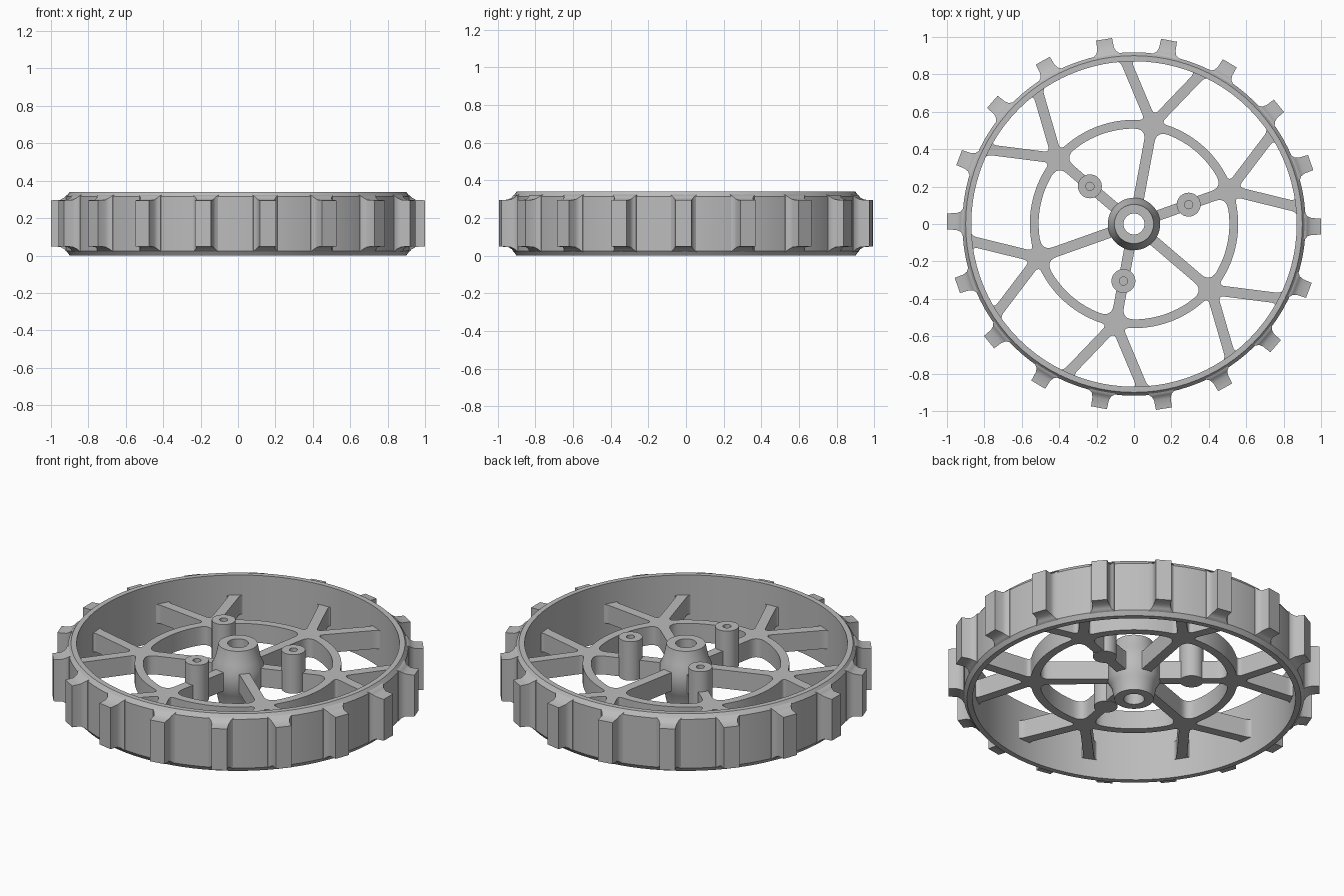
import bpy, bmesh
from math import sin, cos, asin, atan2, radians, pi, sqrt, hypot
from mathutils import Vector, Matrix

if "Cube" in bpy.data.objects:
    bpy.data.objects.remove(bpy.data.objects["Cube"])

grey = bpy.data.materials.new("plain grey")
grey.use_nodes = True
colour = (0.5, 0.5, 0.5, 1)
grey.diffuse_color = colour
grey.node_tree.nodes["Principled BSDF"].inputs["Base Color"].default_value = colour

SPOKE = radians(19.5)      # direction of the first spoke
STEP = radians(60)         # six spokes
LUGS, LUG_TURN = 18, radians(-0.8)
WEB_LOW, WEB_HIGH = 0.11, 0.22
HALF = 0.028               # half width of spokes and branches
RIM_IN, RING_IN, RING_OUT, HUB_R = 0.876, 0.51, 0.557, 0.125


def finish(obj, angle=35):
    obj.data.materials.clear()
    obj.data.materials.append(grey)
    bpy.ops.object.select_all(action='DESELECT')
    obj.select_set(True)
    bpy.context.view_layer.objects.active = obj
    bpy.ops.object.shade_smooth_by_angle(angle=radians(angle))
    return obj


def add_mesh(name, bm):
    bmesh.ops.remove_doubles(bm, verts=bm.verts, dist=1e-5)
    bmesh.ops.recalc_face_normals(bm, faces=bm.faces)
    mesh = bpy.data.meshes.new(name)
    bm.to_mesh(mesh)
    bm.free()
    obj = bpy.data.objects.new(name, mesh)
    bpy.context.collection.objects.link(obj)
    return finish(obj)


def lathe(name, profile, steps, centre=(0, 0), closed=True):
    bm = bmesh.new()
    vs = [bm.verts.new((r, 0, z)) for r, z in profile]
    pairs = list(zip(vs, vs[1:] + vs[:1]))
    edges = [bm.edges.new(p) for p in (pairs if closed else pairs[:-1])]
    bmesh.ops.spin(bm, geom=vs + edges, cent=(0, 0, 0), axis=(0, 0, 1),
                   angle=2 * pi, steps=steps)
    bmesh.ops.translate(bm, verts=bm.verts, vec=(*centre, 0))
    return add_mesh(name, bm)


def polar(r, a):
    return Vector((r * cos(a), r * sin(a)))


def edge_point(p, q, t):
    """Point on an edge: an arc about the axis when both ends share a radius."""
    if abs(p.length - q.length) < 1e-4:
        a, b = atan2(p.y, p.x), atan2(q.y, q.x)
        return polar(p.length, a + (b - a) * t)
    return p.lerp(q, t)


def rounded(corners, radii):
    """Outline through the corners with each one eased by its radius."""
    out, n = [], len(corners)
    for i in range(n):
        prev, here, nxt = corners[i - 1], corners[i], corners[(i + 1) % n]
        d = radii[i]
        start = edge_point(here, prev, d / (here - prev).length)
        end = edge_point(here, nxt, d / (here - nxt).length)
        for k in range(7):
            t = k / 6
            out.append(start * (1 - t) ** 2 + here * 2 * t * (1 - t) + end * t * t)
        stop = 1 - radii[(i + 1) % n] / (here - nxt).length
        first = d / (here - nxt).length
        out += [edge_point(here, nxt, first + (stop - first) * k / 16)
                for k in range(1, 16)]
    return out


def side_point(r):
    """Where a spoke's side meets radius r."""
    return polar(r, asin(HALF / r))


# Branch centre line, from a fork on the spoke axis to the rim
fork = Vector((0.54, 0))
way = (polar(RIM_IN, radians(13.5)) - fork).normalized()
normal = Vector((-way.y, way.x))


def branch_point(offset, r):
    s = fork + normal * offset
    b = s.dot(way)
    return s + way * (-b + sqrt(b * b - s.length_squared + r * r))


def mirror(p, axis):
    return polar(p.length, 2 * axis - atan2(p.y, p.x))


# Web: disc with rounded windows that leave spokes, ring and branches
def circle(r, n):
    return [polar(r, 2 * pi * i / n) for i in range(n)]


half = STEP / 2
a, b = side_point(HUB_R), side_point(RING_IN)
hub_window = rounded([a, b, mirror(b, half), mirror(a, half)],
                     [0.025, 0.06, 0.06, 0.025])
a, b = branch_point(HALF, RING_OUT), branch_point(HALF, RIM_IN)
outer_window = rounded([a, b, mirror(b, half), mirror(a, half)],
                       [0.035, 0.035, 0.035, 0.035])
tip = fork + Vector((HALF / way.y, 0))
a = branch_point(-HALF, RIM_IN)
fork_window = rounded([tip, mirror(a, 0), a], [0.035, 0.035, 0.035])

outlines = [circle(0.9, 96), circle(0.08, 32)]
for i in range(6):
    turn = Matrix.Rotation(SPOKE + i * STEP, 2)
    for window in (hub_window, outer_window, fork_window):
        outlines.append([turn @ p for p in window])

curve = bpy.data.curves.new("spoke_web_outline", 'CURVE')
curve.dimensions = '2D'
curve.fill_mode = 'BOTH'
curve.extrude = (WEB_HIGH - WEB_LOW) / 2
for line in outlines:
    spline = curve.splines.new('POLY')
    spline.points.add(len(line) - 1)
    for point, p in zip(spline.points, line):
        point.co = (p.x, p.y, 0, 1)
    spline.use_cyclic_u = True
web = bpy.data.objects.new("spoke_web", curve)
bpy.context.collection.objects.link(web)
web.location.z = (WEB_HIGH + WEB_LOW) / 2
bpy.ops.object.select_all(action='DESELECT')
web.select_set(True)
bpy.context.view_layer.objects.active = web
bpy.ops.object.convert(target='MESH')
finish(bpy.context.view_layer.objects.active)

# Rim: thin band with chamfered outer edges
lathe("rim", [(0.87, 0), (0.9, 0), (0.918, 0.025), (0.918, 0.315),
              (0.9, 0.34), (0.87, 0.34)], 96)

# Hub: bored, tapering from the web towards both ends
lathe("hub", [(0.056, 0), (0.105, 0), (0.122, 0.08), (0.14, 0.11),
              (0.14, 0.22), (0.122, 0.26), (0.105, 0.34), (0.056, 0.34)], 48)

# Pegs with blind holes on every second spoke
for i in range(3):
    lathe(f"peg_{i + 1}", [(0, WEB_LOW - 0.002), (0.064, WEB_LOW - 0.002),
                           (0.064, 0.34), (0.022, 0.34), (0.022, 0.24), (0, 0.24)],
          32, polar(0.31, SPOKE + i * 2 * STEP), closed=False)

# Lugs: blocks with flared feet around the rim
sections = [(0.9, 0.07, 0.155), (0.918, 0.066, 0.15), (0.928, 0.053, 0.138),
            (0.95, 0.045, 0.126), (1.0, 0.043, 0.123)]   # radius, half width, half height
bm = bmesh.new()
for i in range(LUGS):
    spin = Matrix.Rotation(LUG_TURN + i * 2 * pi / LUGS, 3, 'Z')
    loops = []
    for r, w, h in sections:
        loops.append([bm.verts.new(spin @ Vector((r, sy * w, 0.172 + sz * h)))
                      for sy, sz in ((-1, -1), (1, -1), (1, 1), (-1, 1))])
    for low, high in zip(loops, loops[1:]):
        for k in range(4):
            j = (k + 1) % 4
            bm.faces.new((low[k], low[j], high[j], high[k]))
    bm.faces.new(loops[-1])
    bm.faces.new(loops[0][::-1])
add_mesh("lugs", bm)
